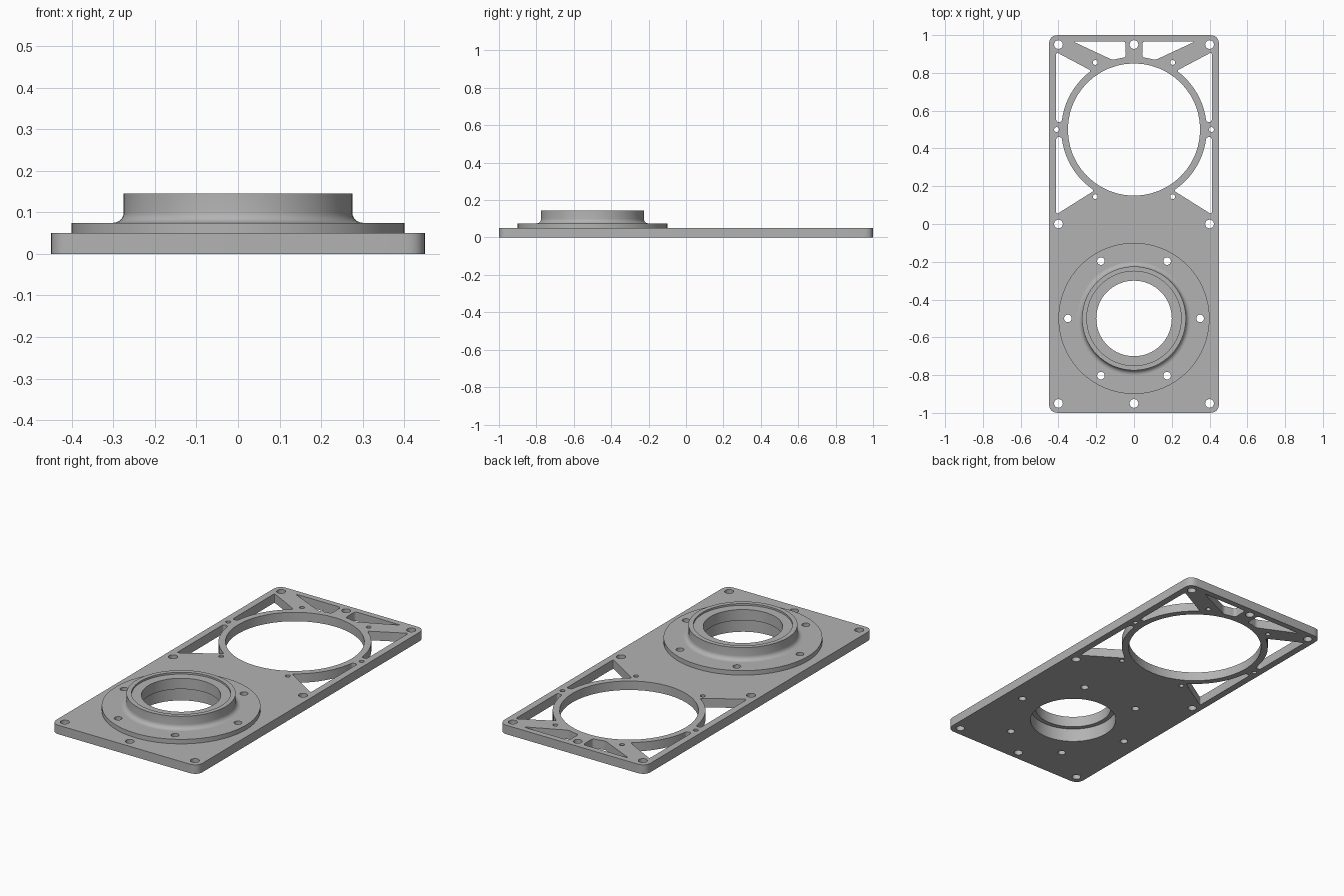
import bpy
import bmesh
import math
from mathutils import Vector

cube = bpy.data.objects.get("Cube")
if cube:
    bpy.data.objects.remove(cube, do_unlink=True)

grey = bpy.data.materials.new("machined grey")
grey.use_nodes = True
colour = (0.45, 0.45, 0.45, 1)
grey.diffuse_color = colour
grey.node_tree.nodes["Principled BSDF"].inputs["Base Color"].default_value = colour

RING_Y, HUB_Y = 0.5, -0.5


def arc(cy, r, start, end, n):
    """Points on an arc centred on x = 0, angles in degrees."""
    angles = [math.radians(start + (end - start) * i / n) for i in range(n + 1)]
    return [Vector((r * math.cos(a), cy + r * math.sin(a))) for a in angles]


def circle(cx, cy, r, n=24):
    return [p + Vector((cx, 0)) for p in arc(cy, r, 0, 360, n)[:-1]]


def rounded(points, r):
    """Round only the sharp corners of a closed outline."""
    pts = [Vector(p) for p in points]
    out = []
    for i, p in enumerate(pts):
        a, b = pts[i - 1] - p, pts[(i + 1) % len(pts)] - p
        if a.angle(b) > math.radians(155):
            out.append(p)
            continue
        start = p + a.normalized() * min(r, a.length * 0.45)
        end = p + b.normalized() * min(r, b.length * 0.45)
        for k in range(7):
            t = k / 6
            out.append(start * (1 - t) ** 2 + p * 2 * t * (1 - t) + end * t * t)
    return out


def mirrored(points):
    return [Vector((-p.x, p.y)) for p in reversed(points)]


def finish(name, mesh):
    obj = bpy.data.objects.new(name, mesh)
    bpy.context.collection.objects.link(obj)
    mesh.materials.clear()
    mesh.materials.append(grey)
    bpy.ops.object.select_all(action="DESELECT")
    obj.select_set(True)
    bpy.context.view_layer.objects.active = obj
    bpy.ops.object.shade_smooth_by_angle(angle=math.radians(30))
    return obj


def slab(name, outlines, z0, z1):
    """Extrude an outer outline; the outlines inside it become holes."""
    curve = bpy.data.curves.new(name + " outline", "CURVE")
    curve.dimensions = "2D"
    curve.fill_mode = "BOTH"
    curve.extrude = (z1 - z0) / 2
    for pts in outlines:
        spline = curve.splines.new("POLY")
        spline.points.add(len(pts) - 1)
        for sp, p in zip(spline.points, pts):
            sp.co = (p.x, p.y, 0, 1)
        spline.use_cyclic_u = True
    temp = bpy.data.objects.new(name + " temp", curve)
    bpy.context.collection.objects.link(temp)
    bpy.context.view_layer.update()
    graph = bpy.context.evaluated_depsgraph_get()
    mesh = bpy.data.meshes.new_from_object(temp.evaluated_get(graph))
    bpy.data.objects.remove(temp, do_unlink=True)
    bpy.data.curves.remove(curve)
    bm = bmesh.new()
    bm.from_mesh(mesh)
    bmesh.ops.remove_doubles(bm, verts=bm.verts, dist=1e-5)
    bmesh.ops.translate(bm, verts=bm.verts, vec=(0, 0, (z0 + z1) / 2))
    bmesh.ops.recalc_face_normals(bm, faces=bm.faces)
    bm.to_mesh(mesh)
    bm.free()
    return finish(name, mesh)


def lathe(name, profile, cy, n=64):
    """Spin a closed (radius, height) profile around a vertical axis."""
    bm = bmesh.new()
    rings = []
    for i in range(n):
        a = 2 * math.pi * i / n
        rings.append([bm.verts.new((r * math.cos(a), cy + r * math.sin(a), z))
                      for r, z in profile])
    for i in range(n):
        one, two = rings[i], rings[(i + 1) % n]
        for j in range(len(profile)):
            k = (j + 1) % len(profile)
            bm.faces.new((one[j], two[j], two[k], one[k]))
    bmesh.ops.recalc_face_normals(bm, faces=bm.faces)
    mesh = bpy.data.meshes.new(name)
    bm.to_mesh(mesh)
    bm.free()
    return finish(name, mesh)


# Lightening windows around the ring, right-hand set then mirrored
RING_R = 0.385
upper_side = rounded(arc(RING_Y, RING_R, 6, 54, 10) + [Vector((0.412, 0.91))]
                     + [Vector((0.412, 0.54))], 0.014)
lower_side = rounded(arc(RING_Y, RING_R, -6, -57, 10) + [Vector((0.412, 0.05))]
                     + [Vector((0.412, 0.46))], 0.014)
top_end = rounded(arc(RING_Y, RING_R, 73, 83.5, 3) + [Vector((0.044, 0.967))]
                  + [Vector((0.325, 0.967))], 0.018)
windows = []
for w in (upper_side, lower_side, top_end):
    windows += [w, mirrored(w)]

# Screw holes
screws = [circle(x, y, 0.023) for x in (-0.4, 0.4) for y in (-0.95, 0, 0.95)]
screws += [circle(0, y, 0.023) for y in (-0.95, 0.95)]
ring_holes = [circle(p.x, p.y, 0.013, 16) for p in circle(0, RING_Y, 0.41, 6)]
bolts = [circle(p.x, p.y, 0.02) for p in circle(0, HUB_Y, 0.35, 6)]
bore = circle(0, HUB_Y, 0.225, 64)

# Base plate with the large ring opening
border = rounded([(-0.45, -1), (0.45, -1), (0.45, 1), (-0.45, 1)], 0.05)
opening = circle(0, RING_Y, 0.35, 48)
slab("base_plate", [border, opening, bore] + windows + screws + ring_holes + bolts,
     0, 0.05)

# Round bolted flange
slab("flange", [circle(0, HUB_Y, 0.4, 64), bore] + bolts, 0.05, 0.075)

# Hub with a recessed rim and a fillet at its foot
fillet = [(0.3 - 0.025 * math.sin(t), 0.1 - 0.025 * math.cos(t))
          for t in [math.pi / 2 * (1 - i / 6) for i in range(7)]]
lathe("hub", [(0.2, 0.075), (0.2, 0.135), (0.25, 0.135), (0.25, 0.145),
              (0.275, 0.145)] + fillet, HUB_Y)
